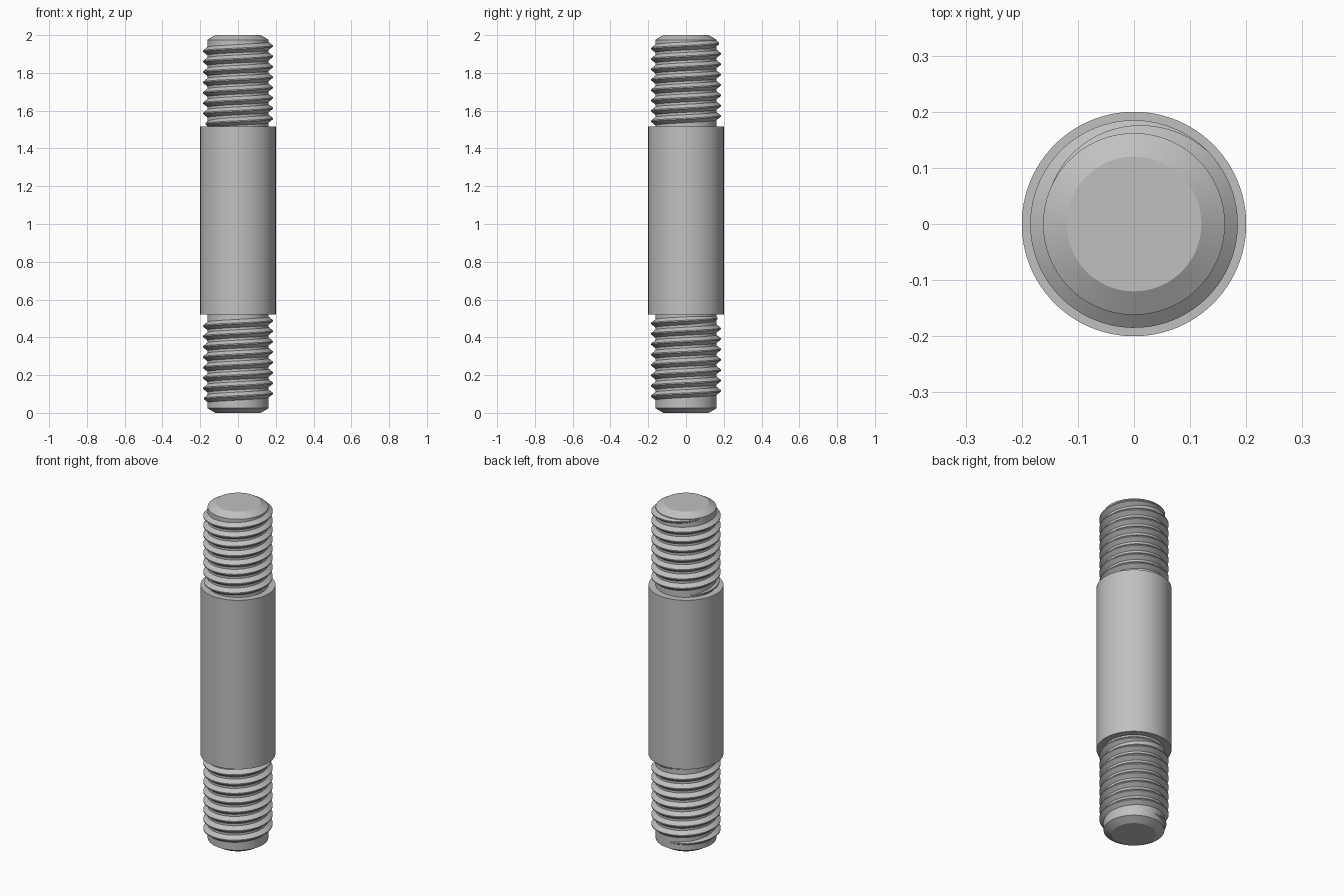
import bpy, bmesh, math

cube = bpy.data.objects.get("Cube")
if cube:
    bpy.data.objects.remove(cube)

CORE_R, CREST_R, SHANK_R = 0.162, 0.185, 0.2
PITCH, TURNS = 0.055, 8.1
SEGS = 96

steel = bpy.data.materials.new("grey steel")
steel.use_nodes = True
colour = (0.53, 0.53, 0.53, 1)
steel.diffuse_color = colour
steel.node_tree.nodes["Principled BSDF"].inputs["Base Color"].default_value = colour


def finish(bm, name):
    bmesh.ops.recalc_face_normals(bm, faces=bm.faces)
    mesh = bpy.data.meshes.new(name)
    bm.to_mesh(mesh)
    bm.free()
    mesh.materials.append(steel)
    obj = bpy.data.objects.new(name, mesh)
    bpy.context.collection.objects.link(obj)
    bpy.ops.object.select_all(action='DESELECT')
    obj.select_set(True)
    bpy.context.view_layer.objects.active = obj
    bpy.ops.object.shade_smooth_by_angle(angle=math.radians(20))
    return obj


# Turned body: chamfered threaded cores and a wider shank
def lathe(name, profile):
    bm = bmesh.new()
    rings = []
    for r, z in profile:
        rings.append([bm.verts.new((r * math.cos(a), r * math.sin(a), z))
                      for a in (2 * math.pi * i / SEGS for i in range(SEGS))])
    for low, high in zip(rings, rings[1:]):
        for i in range(SEGS):
            j = (i + 1) % SEGS
            bm.faces.new((low[i], low[j], high[j], high[i]))
    bm.faces.new(rings[0])
    bm.faces.new(rings[-1])
    return finish(bm, name)


# Right-handed helical ridge whose height fades out at both ends
def thread(name, z_end, end_angle):
    bm = bmesh.new()
    steps = int(TURNS * SEGS)
    fade = 0.32 * SEGS
    sections = []
    for i in range(steps + 1):
        turn = (i - steps) / SEGS
        a = end_angle + 2 * math.pi * turn
        z = z_end + PITCH * turn
        k = min(1, i / fade, (steps - i) / fade)
        crest = CORE_R - 0.001 + (CREST_R - CORE_R + 0.001) * k
        half = 0.004 + 0.018 * k
        section = ((CORE_R - 0.001, -half), (crest, -0.003),
                   (crest, 0.003), (CORE_R - 0.001, half))
        sections.append([bm.verts.new((r * math.cos(a), r * math.sin(a), z + dz))
                         for r, dz in section])
    for s, t in zip(sections, sections[1:]):
        for k in range(4):
            m = (k + 1) % 4
            bm.faces.new((s[k], s[m], t[m], t[k]))
    return finish(bm, name)


lathe("stud_body", [(0.12, 0), (CORE_R, 0.025), (CORE_R, 0.52), (SHANK_R, 0.52),
                    (SHANK_R, 1.515), (CORE_R, 1.515), (CORE_R, 1.975), (0.12, 2)])
thread("upper_thread", 1.967, math.radians(160))
thread("lower_thread", 0.506, math.radians(120))
